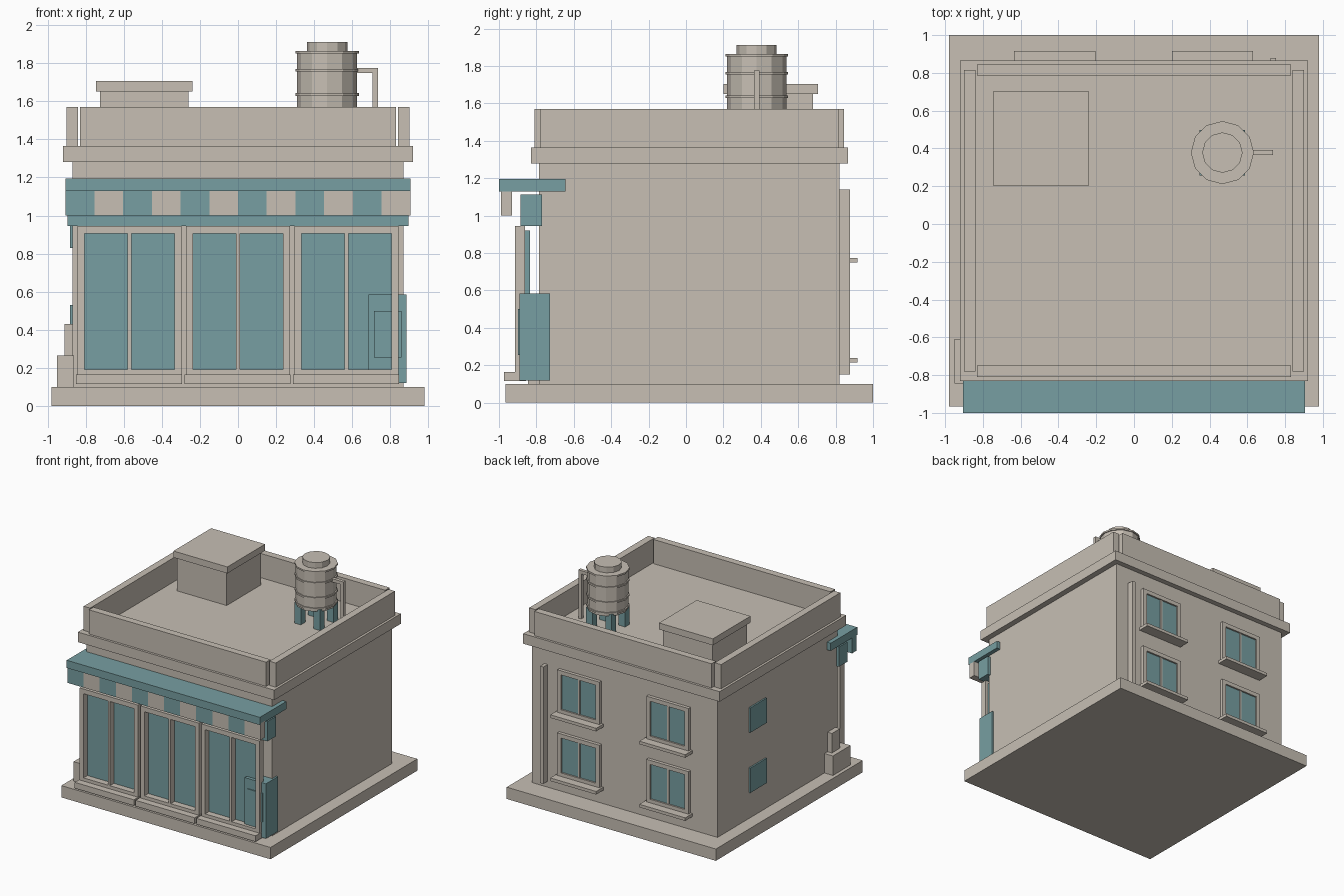
import bpy, bmesh, math
from mathutils import Matrix

if "Cube" in bpy.data.objects:
    bpy.data.objects.remove(bpy.data.objects["Cube"])


def material(name, rgb):
    m = bpy.data.materials.new(name)
    m.diffuse_color = (*rgb, 1)
    m.use_nodes = True
    m.node_tree.nodes["Principled BSDF"].inputs["Base Color"].default_value = m.diffuse_color
    return m


STONE = material("warm_stone", (0.57, 0.52, 0.455))
TEAL = material("muted_teal", (0.185, 0.345, 0.36))


def finish(name, bm, mat):
    me = bpy.data.meshes.new(name)
    bm.to_mesh(me)
    bm.free()
    me.materials.append(mat)
    ob = bpy.data.objects.new(name, me)
    bpy.context.collection.objects.link(ob)
    return ob


def box(name, x, y, z, mat=STONE):
    """Box from (min, max) pairs."""
    bm = bmesh.new()
    bmesh.ops.create_cube(bm, size=1)
    for v in bm.verts:
        v.co = [r[0] + (c + 0.5) * (r[1] - r[0]) for c, r in zip(v.co, (x, y, z))]
    return finish(name, bm, mat)


def cyl(name, cx, cy, r, z, sides=12, mat=STONE):
    bm = bmesh.new()
    bmesh.ops.create_cone(bm, cap_ends=True, segments=sides, radius1=r, radius2=r,
                          depth=z[1] - z[0],
                          matrix=Matrix.Translation((cx, cy, sum(z) / 2)))
    return finish(name, bm, mat)


# base, walls and cornice
box("base_slab", (-.98, .98), (-.965, 1), (0, .1))
box("building_body", (-.87, .87), (-.785, .82), (.1, 1.29))
box("cornice", (-.92, .92), (-.83, .865), (1.28, 1.365))

# parapet walls
box("parapet_front", (-.83, .83), (-.81, -.75), (1.365, 1.57))
box("parapet_back", (-.83, .83), (.785, .845), (1.365, 1.57))
for s in (-1, 1):
    box("parapet_side", sorted((s * .84, s * .9)), (-.78, .815), (1.365, 1.57))

# roof access box
box("roof_box", (-.725, -.26), (.22, .68), (1.36, 1.65))
box("roof_box_cap", (-.745, -.24), (.2, .705), (1.65, 1.705))

# water tank
TX, TY = .468, .378
for dx in (-.09, .09):
    for dy in (-.09, .09):
        box("tank_leg", (TX + dx - .03, TX + dx + .03), (TY + dy - .03, TY + dy + .03),
            (1.365, 1.54), TEAL)
cyl("tank_body", TX, TY, .158, (1.52, 1.855))
cyl("tank_lid", TX, TY, .107, (1.855, 1.912))
for z in (1.545, 1.635, 1.762, 1.857):
    cyl("tank_hoop", TX, TY, .167, (z - .007, z + .007))
box("tank_pipe_arm", (.61, .735), (TY - .014, TY + .014), (1.747, 1.775))
box("tank_pipe_drop", (.707, .735), (TY - .014, TY + .014), (1.365, 1.76))

# awning with striped valance
box("awning", (-.905, .905), (-1, -.645), (1.13, 1.195), TEAL)
W = 1.81 / 12
for i in range(12):
    x0 = -.905 + i * W
    box("valance_stripe", (x0, x0 + W), (-.99, -.93), (1.0, 1.14), STONE if i % 2 else TEAL)
box("shop_header", (-.895, .895), (-.885, -.77), (.945, 1.112), TEAL)

# three shopfront bays
for c in (-.57, 0, .57):
    fy = (-.915, -.86)
    for d in (-.255, .255):
        box("shop_frame_post", (c + d - .018, c + d + .018), fy, (.165, .945))
    box("shop_frame_mullion", (c - .01, c + .01), fy, (.165, .945))
    box("shop_frame_top", (c - .272, c + .272), fy, (.905, .945))
    box("shop_frame_bottom", (c - .272, c + .272), fy, (.165, .192))
    box("shop_glass", (c - .25, c + .25), (-.862, -.835), (.18, .92), TEAL)
    box("shop_sill", (c - .28, c + .275), (-.972, -.855), (.115, .165))

# cabinet at the right front corner
box("cabinet", (.685, .885), (-.89, -.728), (.12, .585), TEAL)
box("cabinet_panel", (.715, .858), (-.898, -.889), (.255, .5), TEAL)

# stepped block by the left wall
box("left_block", (-.95, -.86), (-.845, -.61), (.1, .265))
box("left_block_upper", (-.912, -.86), (-.76, -.65), (.265, .43))

# small windows on the left wall
for z in (.32, .83):
    box("left_window", (-.883, -.865), (.18, .4), (z, z + .21), TEAL)

# back windows
for c in (-.42, .415):
    for z in (.24, .775):
        yb = (.815, .848)
        t = z + .36
        for d in (-.18, .18):
            box("back_frame_side", (c + d - .018, c + d + .018), yb, (z, t))
        box("back_frame_top", (c - .198, c + .198), yb, (t - .035, t))
        box("back_frame_bottom", (c - .198, c + .198), yb, (z, z + .03))
        box("back_mullion", (c - .008, c + .008), (.815, .842), (z, t))
        box("back_glass", (c - .17, c + .17), (.815, .834), (z + .02, t - .02), TEAL)
        box("back_sill", (c - .215, c + .215), (.815, .917), (z - .026, z))

# drain pipe on the back wall
box("drain_pipe", (.722, .752), (.815, .878), (.15, 1.14))
